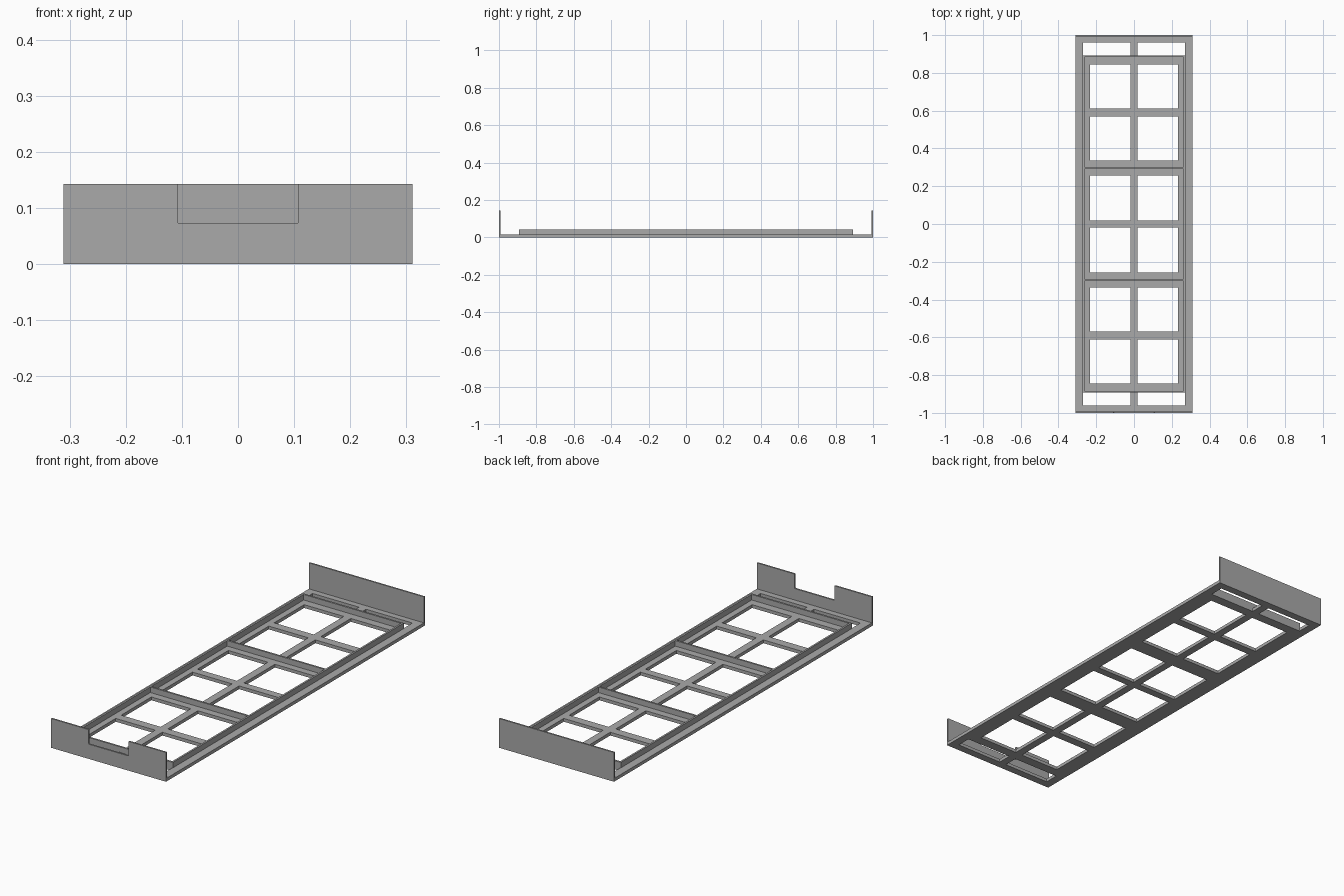
import bpy, bmesh

cube = bpy.data.objects.get("Cube")
if cube:
    bpy.data.objects.remove(cube, do_unlink=True)

grey = bpy.data.materials.new("plain grey")
grey.use_nodes = True
colour = (0.40, 0.40, 0.40, 1)
grey.diffuse_color = colour
grey.node_tree.nodes["Principled BSDF"].inputs["Base Color"].default_value = colour

HALF_W, BASE_T = 0.311, 0.016
RIM_X, RIM_Y, RIM_TOP, WALL = 0.272, 0.892, 0.043, 0.009
PLATE_T, PLATE_TOP = 0.008, 0.143


def finish(name, bm):
    bmesh.ops.recalc_face_normals(bm, faces=bm.faces)
    mesh = bpy.data.meshes.new(name)
    bm.to_mesh(mesh)
    bm.free()
    mesh.materials.append(grey)
    obj = bpy.data.objects.new(name, mesh)
    bpy.context.collection.objects.link(obj)
    return obj


def extrude(bm, faces, offset):
    new = bmesh.ops.extrude_face_region(bm, geom=faces)["geom"]
    verts = [g for g in new if isinstance(g, bmesh.types.BMVert)]
    bmesh.ops.translate(bm, verts=verts, vec=offset)


def slab(name, xs, ys, is_hole, z, height):
    """Grid of cells, minus the holes, pulled up into a solid."""
    bm = bmesh.new()
    for x0, x1 in zip(xs, xs[1:]):
        for y0, y1 in zip(ys, ys[1:]):
            if not is_hole((x0 + x1) / 2, (y0 + y1) / 2):
                bm.faces.new([bm.verts.new((x, y, z)) for x, y in
                              ((x0, y0), (x1, y0), (x1, y1), (x0, y1))])
    bmesh.ops.remove_doubles(bm, verts=bm.verts, dist=1e-5)
    extrude(bm, bm.faces[:], (0, 0, height))
    return finish(name, bm)


def mirrored(values):
    return [-v for v in reversed(values)] + values


# Base frame: six pairs of windows and a pair of slots at each end
windows = [(0.019, 0.258), (0.337, 0.570), (0.612, 0.844)]
slot = (RIM_Y, 0.962)
base_ys = [v for span in windows + [slot] for v in span] + [1.0]


def base_hole(x, y):
    x, y = abs(x), abs(y)
    if slot[0] < y < slot[1]:
        return 0.019 < x < 0.270
    return 0.019 < x < 0.233 and any(a < y < b for a, b in windows)


slab("base_frame", mirrored([0.019, 0.233, 0.270, HALF_W]), mirrored(base_ys),
     base_hole, 0, BASE_T)

# Thin raised rim with two dividers, making three trays
div = 0.297
rim_ys = mirrored([div - WALL / 2, div + WALL / 2, RIM_Y - WALL, RIM_Y])


def rim_hole(x, y):
    return abs(x) < RIM_X - WALL and abs(y) < RIM_Y - WALL and abs(abs(y) - div) > WALL / 2


slab("tray_rim", mirrored([RIM_X - WALL, RIM_X]), rim_ys, rim_hole,
     BASE_T, RIM_TOP - BASE_T)


# Upright end plates, the front one with a notch in its top edge
def end_plate(name, outline, y):
    bm = bmesh.new()
    face = bm.faces.new([bm.verts.new((x, y, z)) for x, z in outline])
    extrude(bm, [face], (0, PLATE_T, 0))
    return finish(name, bm)


nx, nz, r = 0.108, 0.072, 0.003
right_half = [(HALF_W, 0), (HALF_W, PLATE_TOP), (nx, PLATE_TOP),
              (nx, nz + r), (nx - r, nz)]
left_half = [(-x, z) for x, z in reversed(right_half)]
end_plate("front_plate", right_half + left_half, -1.0)
end_plate("back_plate", right_half[:2] + left_half[-2:], 1.0 - PLATE_T)
